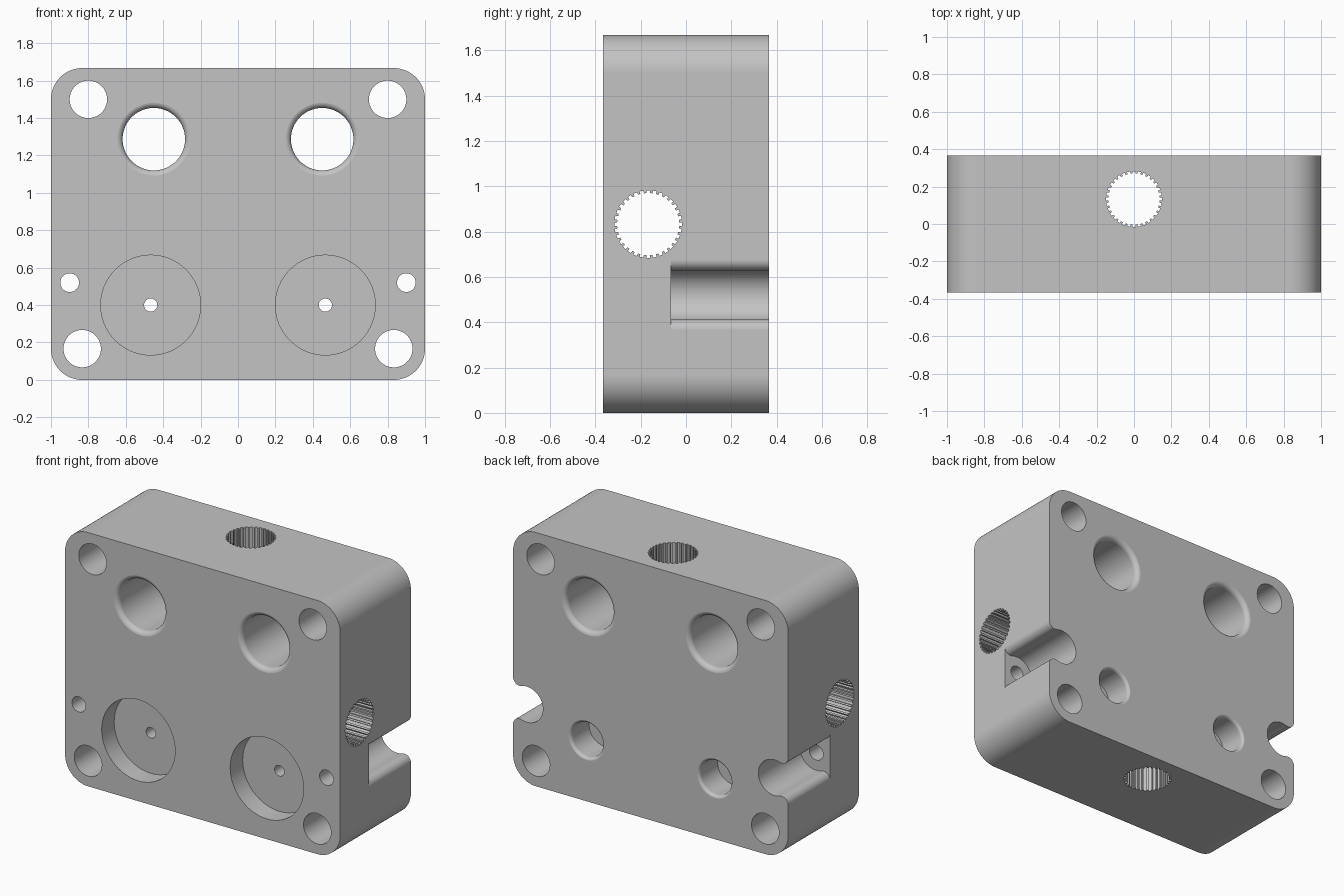
import bpy, bmesh
from math import sin, cos, pi, tau, atan2, hypot
from mathutils import Vector

if "Cube" in bpy.data.objects:
    bpy.data.objects.remove(bpy.data.objects["Cube"], do_unlink=True)

W, D, H = 1.0, 0.367, 1.667      # half width, half depth, height
OUT = D + 0.05                   # cutters reach past the faces

grey = bpy.data.materials.new("machined_grey")
grey.use_nodes = True
grey.diffuse_color = (0.55, 0.55, 0.55, 1)
grey.node_tree.nodes["Principled BSDF"].inputs["Base Color"].default_value = grey.diffuse_color


def loft(name, rings):
    """Closed solid through a list of equal-length point rings."""
    bm = bmesh.new()
    loops = [[bm.verts.new(p) for p in ring] for ring in rings]
    for a, b in zip(loops, loops[1:]):
        for i in range(len(a)):
            j = (i + 1) % len(a)
            bm.faces.new((a[i], a[j], b[j], b[i]))
    bm.faces.new(loops[0])
    bm.faces.new(loops[-1])
    bmesh.ops.recalc_face_normals(bm, faces=bm.faces)
    mesh = bpy.data.meshes.new(name)
    bm.to_mesh(mesh)
    bm.free()
    obj = bpy.data.objects.new(name, mesh)
    bpy.context.collection.objects.link(obj)
    mesh.materials.append(grey)
    return obj


def arc(cx, cy, r, a0, a1, n):
    return [(cx + r * cos(a0 + (a1 - a0) * i / n), cy + r * sin(a0 + (a1 - a0) * i / n))
            for i in range(n + 1)]


def bore(name, x, z, profile, n=64):
    """Turned cutter along y; profile lists (radius, y)."""
    return loft(name, [[Vector((x + r * cos(tau * i / n), y, z + r * sin(tau * i / n)))
                        for i in range(n)] for r, y in profile])


def straight(r, y0=-OUT, y1=OUT):
    return [(r, y0), (r, y1)]


def rounded_mouth(r, f):
    """Profile end flaring out to the back face."""
    return arc(r + f, D - f + 0.0005, f, pi, pi / 2, 8) + [(r + f, OUT)]


def spline_ring(r_in, r_out, teeth=32):
    pts = []
    for k in range(teeth):
        for frac, r in ((-0.27, r_out), (0.27, r_out), (0.3, r_in), (0.7, r_in)):
            a = tau * (k + frac) / teeth
            pts.append((r * cos(a), r * sin(a)))
    return pts


# Block with rounded vertical-profile corners
R = 0.167
outline = []
for cx, cz, a in ((W - R, R, -pi / 2), (W - R, H - R, 0),
                  (R - W, H - R, pi / 2), (R - W, R, pi)):
    outline += arc(cx, cz, R, a, a + pi / 2, 16)
block = loft("manifold_block", [[Vector((x, y, z)) for x, z in outline] for y in (-D, D)])

cutters = []
for s, side in ((1, "left"), (-1, "right")):
    # Corner bolt holes
    cutters.append(bore(side + "_upper_bolt_hole", s * 0.8, 1.5, straight(0.1)))
    cutters.append(bore(side + "_lower_bolt_hole", s * 0.833, 0.167, straight(0.1)))

    # Large through ports, rounded at both ends
    mouth = rounded_mouth(0.167, 0.033)
    cutters.append(bore(side + "_port", s * 0.45, 1.287,
                        [(r, -y) for r, y in reversed(mouth)] + mouth))

    # Front pocket, pilot hole and rear counterbore
    floor, back = -D + 0.13, D - 0.19
    cutters.append(bore(side + "_pocket", s * 0.467, 0.4,
                        straight(0.267, -OUT, floor) + straight(0.035, floor, back)
                        + [(0.113, back)] + rounded_mouth(0.113, 0.022)))

    # Side notch with rounded lips
    nx, nz, r, f, h = 0.9, 0.52, 0.117, 0.047, 0.155
    a = atan2(h, nx - (W - f))
    lower = [(W + 0.05, nz - h)] + arc(W - f, nz - h, f, 0, a, 8)
    bowl = arc(nx, nz, r, a - pi, -a - pi, 32)[1:-1]
    upper = [(x, 2 * nz - z) for x, z in reversed(lower)]
    cutters.append(loft(side + "_notch", [[Vector((s * x, y, z)) for x, z in lower + bowl + upper]
                                          for y in (-0.067, OUT)]))
    cutters.append(bore(side + "_notch_hole", s * nx, nz, straight(0.05, -OUT, 0.0), 48))

# Splined cross bores: one sideways, one vertical
teeth = spline_ring(0.137, 0.149)
cutters.append(loft("side_spline_bore", [[Vector((x, v - 0.167, u + 0.833)) for u, v in teeth]
                                         for x in (-W - 0.05, W + 0.05)]))
cutters.append(loft("vertical_spline_bore", [[Vector((u, v + 0.133, z)) for u, v in teeth]
                                             for z in (-0.05, H + 0.05)]))

# Cut everything from the block
bpy.ops.object.select_all(action="DESELECT")
block.select_set(True)
bpy.context.view_layer.objects.active = block
for cutter in cutters:
    cutter.hide_render = True
    mod = block.modifiers.new(cutter.name, "BOOLEAN")
    mod.operation = "DIFFERENCE"
    mod.solver = "EXACT"
    mod.object = cutter
    bpy.ops.object.modifier_apply(modifier=mod.name)
    bpy.data.objects.remove(cutter, do_unlink=True)

bpy.ops.object.shade_smooth_by_angle(angle=pi / 6)
weighted = block.modifiers.new("clean_shading", "WEIGHTED_NORMAL")
weighted.keep_sharp = True
